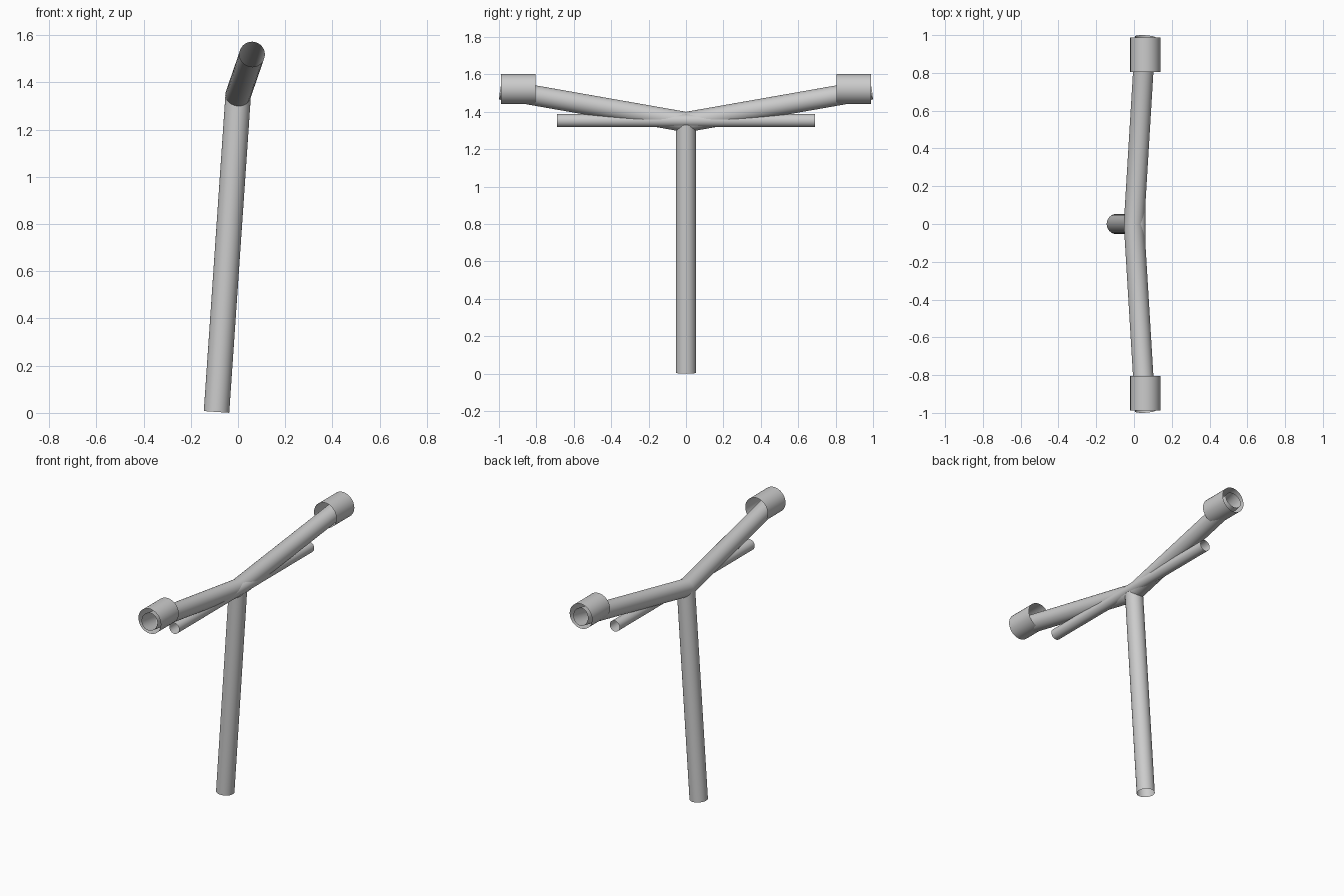
import bpy, bmesh, math
from mathutils import Vector

if "Cube" in bpy.data.objects:
    bpy.data.objects.remove(bpy.data.objects["Cube"])

SIDES = 32

def tube(name, points, radius):
    """Open-ended round tube along a path, with mitred joints."""
    pts = [Vector(p) for p in points]
    bm = bmesh.new()
    dirs = [(b - a).normalized() for a, b in zip(pts, pts[1:])]
    # circle around the first segment
    quat = dirs[0].to_track_quat('Z', 'Y')
    ring = []
    for i in range(SIDES):
        a = 2 * math.pi * i / SIDES
        ring.append(pts[0] + quat @ Vector((radius * math.cos(a), radius * math.sin(a), 0)))
    rows = [[bm.verts.new(c) for c in ring]]
    for i, d in enumerate(dirs):
        # slide the ring along the segment onto the end or mitre plane
        n = (d + dirs[i + 1]).normalized() if i + 1 < len(dirs) else d
        ring = [c + d * ((pts[i + 1] - c).dot(n) / d.dot(n)) for c in ring]
        rows.append([bm.verts.new(c) for c in ring])
    for r0, r1 in zip(rows, rows[1:]):
        for j in range(SIDES):
            k = (j + 1) % SIDES
            bm.faces.new((r0[j], r0[k], r1[k], r1[j])).smooth = True
    mesh = bpy.data.meshes.new(name)
    bm.to_mesh(mesh)
    bm.free()
    obj = bpy.data.objects.new(name, mesh)
    bpy.context.collection.objects.link(obj)
    return obj

# leaning upright stem
tube("stem", [(-0.091, 0, 0.004), (0, 0, 1.335)], 0.054)

# bent handlebar, both arms in one mitred tube
tube("handlebar", [(0.06, -0.99, 1.519), (0, 0, 1.345), (0.06, 0.99, 1.519)], 0.054)

# thin straight cross rod
tube("cross_rod", [(0.027, -0.69, 1.353), (0.027, 0.69, 1.353)], 0.035)

# wide sleeves at the arm ends
for side, s in (("left", -1), ("right", 1)):
    tube("grip_" + side, [(0.06, s * 0.805, 1.522), (0.06, s * 0.988, 1.522)], 0.08)
